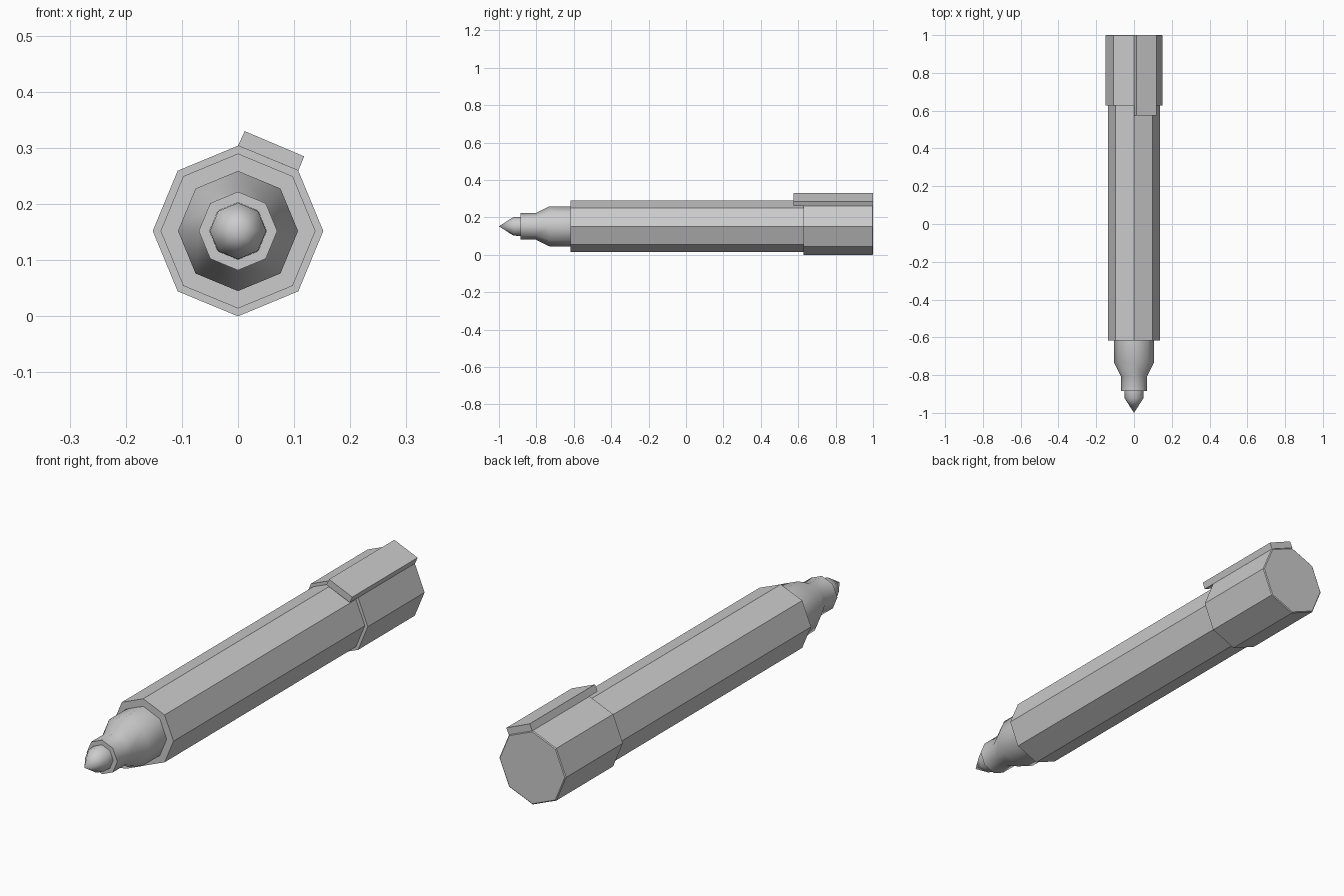
import bpy, bmesh, math

if "Cube" in bpy.data.objects:
    bpy.data.objects.remove(bpy.data.objects["Cube"])

AXIS_Z = 0.152   # height of the pen's centre line
SIDES = 8


def lathe(name, profile, smooth_angle=None):
    """Eight-sided turned part along y from (y, radius) pairs; radius 0 is a point."""
    bm = bmesh.new()
    rings = []
    for y, r in profile:
        if r == 0:
            rings.append([bm.verts.new((0, y, AXIS_Z))] * SIDES)
        else:
            rings.append([bm.verts.new((r * math.cos(i * math.tau / SIDES), y,
                                        AXIS_Z + r * math.sin(i * math.tau / SIDES)))
                          for i in range(SIDES)])
    for a, b in zip(rings, rings[1:]):
        for i in range(SIDES):
            j = (i + 1) % SIDES
            quad = list(dict.fromkeys((a[i], a[j], b[j], b[i])))
            bm.faces.new(quad)
    if profile[-1][1] > 0 and profile[-1][0] > 0.9:   # flat end of the cap
        bm.faces.new(rings[-1])
    bmesh.ops.recalc_face_normals(bm, faces=bm.faces)
    if bm.faces[:][0].calc_center_median().dot(bm.faces[:][0].normal) < -10:
        bmesh.ops.reverse_faces(bm, faces=bm.faces)
    return finish(name, bm, smooth_angle)


def finish(name, bm, smooth_angle=None):
    mesh = bpy.data.meshes.new(name)
    bm.to_mesh(mesh)
    bm.free()
    obj = bpy.data.objects.new(name, mesh)
    bpy.context.collection.objects.link(obj)
    if smooth_angle:
        bpy.ops.object.select_all(action='DESELECT')
        obj.select_set(True)
        bpy.context.view_layer.objects.active = obj
        bpy.ops.object.shade_smooth_by_angle(angle=math.radians(smooth_angle))
    return obj


# Writing end: pointed nib and stepped grip, smooth shaded
lathe("nib", [(-1.0, 0), (-0.922, 0.05), (-0.885, 0.051)], 50)
lathe("grip", [(-0.885, 0.051), (-0.885, 0.07), (-0.805, 0.07),
               (-0.73, 0.107), (-0.617, 0.107)], 50)

# Octagonal barrel and wider end cap, flat faces
lathe("barrel", [(-0.617, 0.107), (-0.617, 0.138), (0.628, 0.138)])
lathe("cap", [(0.628, 0.138), (0.628, 0.152), (0.997, 0.152), (1.0, 0.148)])

# Clip lying on the upper right face of the cap, overhanging the barrel
bm = bmesh.new()
section = [(0.0, 0.304), (0.012, 0.330), (0.118, 0.285), (0.1075, 0.2595)]
front = [bm.verts.new((x, 0.575, z)) for x, z in section]
back = [bm.verts.new((x, 1.0, z)) for x, z in section]
bm.faces.new(front)
bm.faces.new(back[::-1])
for i in range(4):
    j = (i + 1) % 4
    bm.faces.new((front[i], back[i], back[j], front[j]))
bmesh.ops.recalc_face_normals(bm, faces=bm.faces)
finish("clip", bm)
